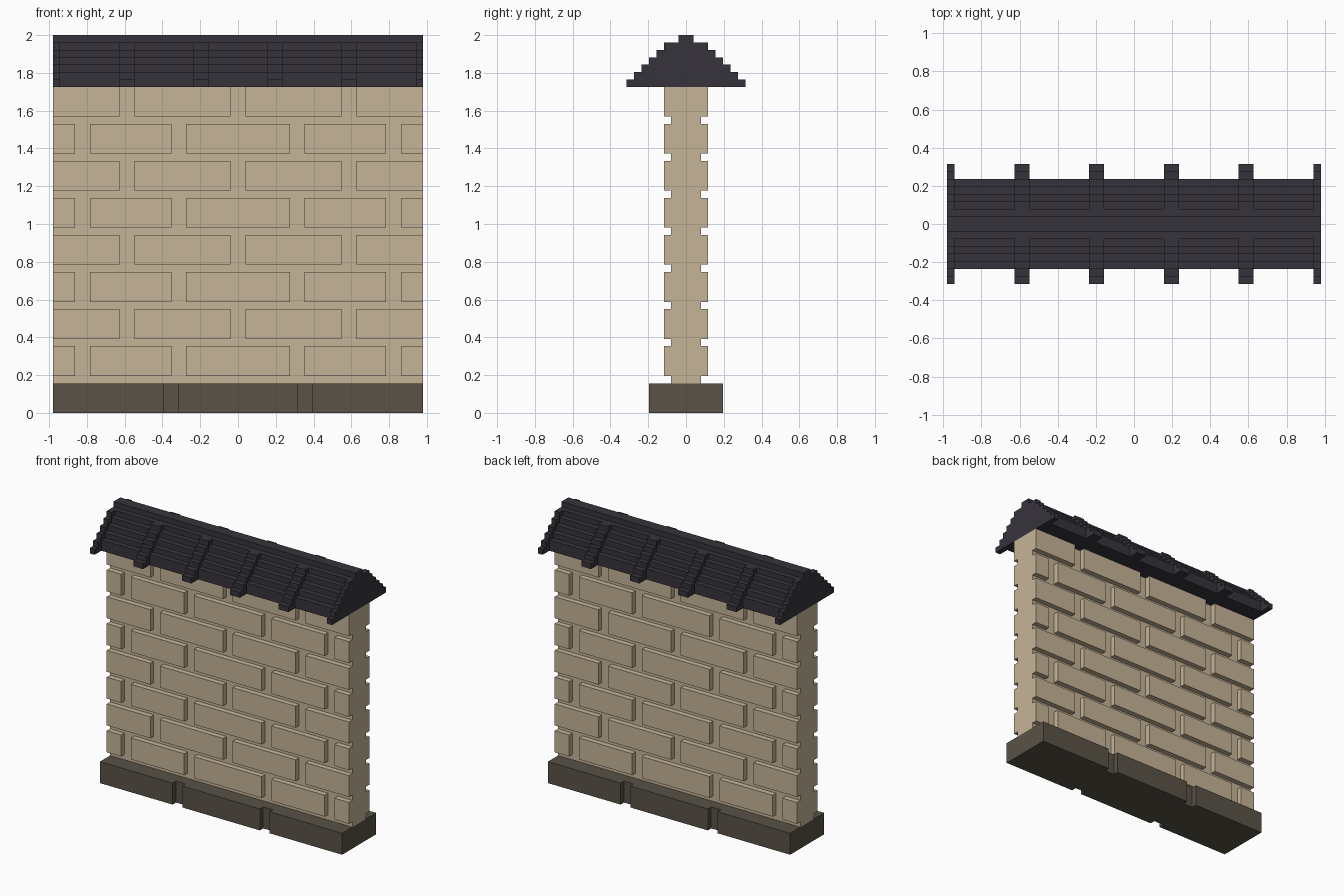
import bpy
import bmesh

if "Cube" in bpy.data.objects:
    bpy.data.objects.remove(bpy.data.objects["Cube"], do_unlink=True)

U = 2 / 51          # one block unit; the wall is 51 units tall
HALF = 25           # half length of the wall in units


def make_material(name, rgb):
    mat = bpy.data.materials.new(name)
    mat.use_nodes = True
    colour = (*rgb, 1)
    mat.diffuse_color = colour
    bsdf = mat.node_tree.nodes["Principled BSDF"]
    bsdf.inputs["Base Color"].default_value = colour
    bsdf.inputs["Roughness"].default_value = 0.9
    return mat


def extrude_outline(bm, outline, x0, x1):
    """Extrude a closed (y, z) outline along x, in block units."""
    verts = [bm.verts.new((x0 * U, y * U, z * U)) for y, z in outline]
    face = bm.faces.new(verts)
    new = bmesh.ops.extrude_face_region(bm, geom=[face])["geom"]
    moved = [v for v in new if isinstance(v, bmesh.types.BMVert)]
    bmesh.ops.translate(bm, verts=moved, vec=((x1 - x0) * U, 0, 0))


def add_box(bm, x0, x1, y0, y1, z0, z1):
    extrude_outline(bm, [(y0, z0), (y1, z0), (y1, z1), (y0, z1)], x0, x1)


def finish(bm, name, mat):
    bmesh.ops.recalc_face_normals(bm, faces=bm.faces)
    mesh = bpy.data.meshes.new(name)
    bm.to_mesh(mesh)
    bm.free()
    mesh.materials.append(mat)
    obj = bpy.data.objects.new(name, mesh)
    bpy.context.collection.objects.link(obj)
    return obj


def spans(gaps):
    """Stretches of the wall length left between the given gaps."""
    edges = [-HALF] + [e for gap in gaps for e in gap] + [HALF]
    return list(zip(edges[::2], edges[1::2]))


def stepped_outline(widths, z):
    """Symmetric staircase outline, one unit per step."""
    right = []
    for i, w in enumerate(widths):
        for point in ((w, z + i), (w, z + i + 1)):
            # merge steps of equal width into one straight side
            if i and point[1] == z + i and widths[i - 1] == w:
                right.pop()
            else:
                right.append(point)
    return right + [(-y, h) for y, h in reversed(right)]


sandstone = make_material("sandstone", (0.565, 0.456, 0.309))
dark_stone = make_material("dark stone", (0.100, 0.084, 0.061))
slate = make_material("slate", (0.037, 0.034, 0.044))

# Foundation with two upright grooves on each long side
bm = bmesh.new()
grooves = [(-10, -8), (8, 10)]
for a, b in spans(grooves):
    add_box(bm, a, b, -5, 5, 0, 4)
for a, b in grooves:
    add_box(bm, a, b, -4, 4, 0, 4)
finish(bm, "foundation", dark_stone)

# Wall core, seen as mortar between the bricks
bm = bmesh.new()
add_box(bm, -HALF, HALF, -2, 2, 4, 44)
finish(bm, "wall_core", sandstone)

# Raised bricks in alternating courses on both faces
odd_joints = [(c - 1, c + 1) for c in (-21, -8, 8, 21)]
even_joints = [(c - 1, c + 1) for c in (-15, 0, 15)]
for side, name in ((-1, "front_bricks"), (1, "back_bricks")):
    bm = bmesh.new()
    for course in range(1, 9):
        z = course * 5
        for a, b in spans(odd_joints if course % 2 else even_joints):
            add_box(bm, a, b, side * 2, side * 3, z, z + 4)
    finish(bm, name, sandstone)

# Stepped roof: panels between wider ribs
ribs = [(-25, -24)] + [(c - 1, c + 1) for c in (-15, -5, 5, 15)] + [(24, 25)]
rib_outline = stepped_outline([8, 7, 6, 5, 4, 3, 1], 44)
panel_outline = stepped_outline([6, 6, 5, 4, 3, 2, 1], 44)

bm = bmesh.new()
for a, b in ribs:
    extrude_outline(bm, rib_outline, a, b)
finish(bm, "roof_ribs", slate)

bm = bmesh.new()
for (_, a), (b, _) in zip(ribs, ribs[1:]):
    extrude_outline(bm, panel_outline, a, b)
finish(bm, "roof_panels", slate)
